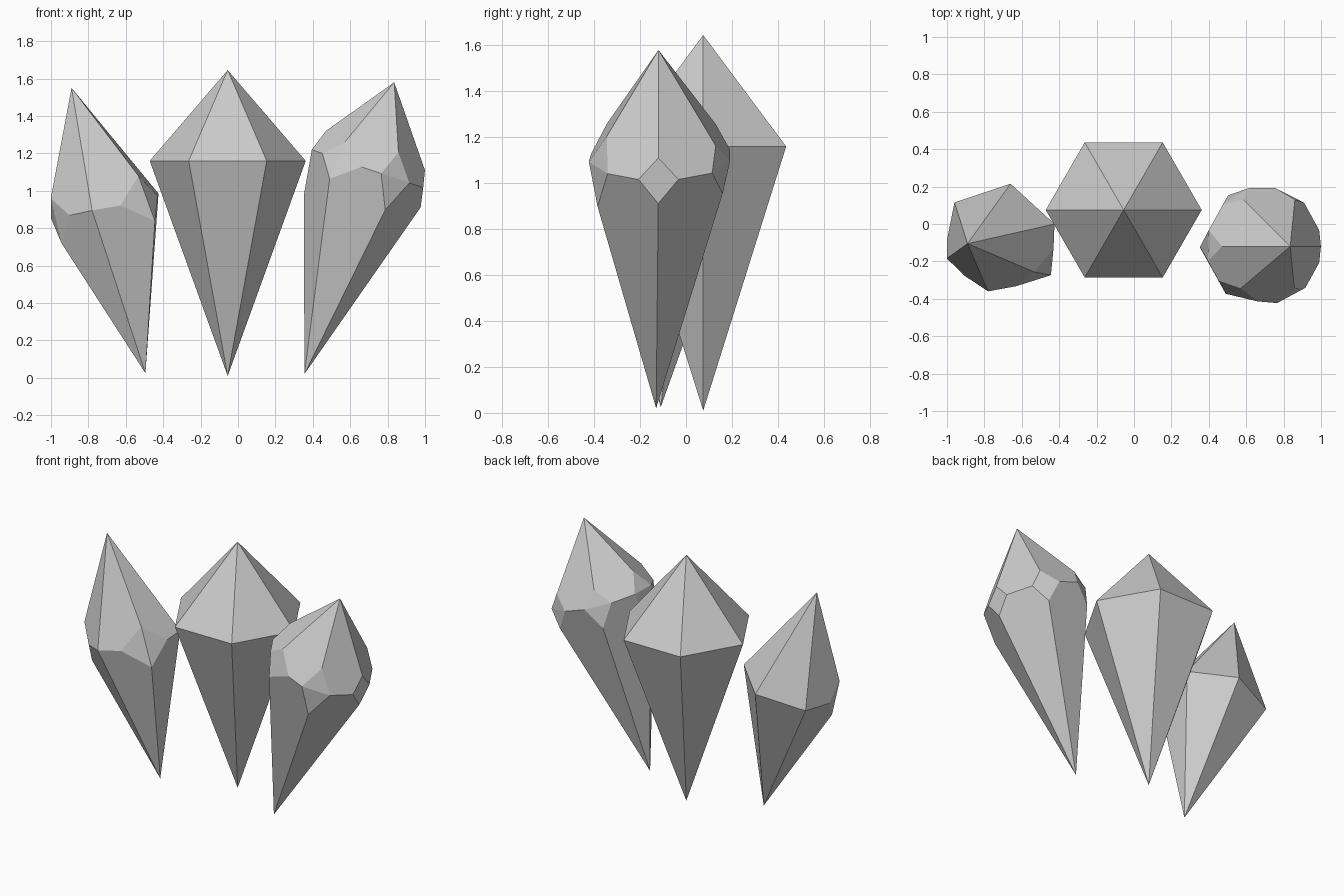
import bpy
import bmesh
import math
from mathutils import Vector

cube = bpy.data.objects.get("Cube")
if cube:
    bpy.data.objects.remove(cube, do_unlink=True)

stone = bpy.data.materials.new("pale_grey_stone")
stone.use_nodes = True
stone_colour = (0.6, 0.6, 0.6, 1)
stone.diffuse_color = stone_colour
stone.node_tree.nodes["Principled BSDF"].inputs["Base Color"].default_value = stone_colour


def hexagon(centre, across, sideways):
    """Six corners, counter-clockwise, from two half-diameter directions."""
    centre, across, sideways = Vector(centre), Vector(across), Vector(sideways)
    return [centre + across * math.cos(k * math.pi / 3) + sideways * math.sin(k * math.pi / 3)
            for k in range(6)]


def crystal(name, apex, tip, ring, chips):
    """Double-pointed crystal; chips maps a corner to its cut lengths
    towards the apex, the next corner, the tip and the previous corner."""
    apex, tip = Vector(apex), Vector(tip)
    ring = [Vector(corner) for corner in ring]
    points = [apex, tip]
    for i, corner in enumerate(ring):
        if i in chips:
            ends = (apex, ring[(i + 1) % 6], tip, ring[i - 1])
            points += [corner.lerp(end, cut) for end, cut in zip(ends, chips[i])]
        else:
            points.append(corner)

    # Wrap the points in flat facets
    bm = bmesh.new()
    for point in points:
        bm.verts.new(point)
    bmesh.ops.convex_hull(bm, input=bm.verts)
    bmesh.ops.delete(bm, geom=[v for v in bm.verts if not v.link_faces], context='VERTS')
    bmesh.ops.dissolve_limit(bm, angle_limit=math.radians(3), verts=bm.verts, edges=bm.edges)
    bmesh.ops.recalc_face_normals(bm, faces=bm.faces)
    mesh = bpy.data.meshes.new(name)
    bm.to_mesh(mesh)
    bm.free()
    mesh.materials.append(stone)
    obj = bpy.data.objects.new(name, mesh)
    bpy.context.collection.objects.link(obj)
    return obj


# Upright centre crystal with whole corners
crystal("centre_crystal", (-0.055, 0.075, 1.645), (-0.055, 0.075, 0.01),
        hexagon((-0.055, 0.075, 1.16), (0.417, 0, 0), (0, 0.417, 0)), {})

# Leaning crystal with every corner chipped
left_ring = hexagon((0.695, -0.12, 1.118), (0.343, 0, -0.118), (0, 0.36, 0))
left_ring[4] = Vector((0.505, -0.4, 1.18))
crystal("left_crystal", (0.835, -0.12, 1.58), (0.355, -0.13, 0.02), left_ring, {
    0: (0.19, 0.28, 0.09, 0.28),
    1: (0.2, 0.32, 0.1, 0.25),
    2: (0.2, 0.28, 0.12, 0.26),
    3: (0.245, 0.28, 0.21, 0.28),
    4: (0.2, 0.43, 0.1, 0.35),
    5: (0.28, 0.29, 0.155, 0.28),
})

# Leaning crystal with two chipped corners
right_ring = [(-0.425, 0, 0.985), (-0.66, 0.215, 0.933), (-0.96, 0.115, 0.865),
              (-1.023, -0.2, 0.843), (-0.78, -0.36, 0.895), (-0.437, -0.297, 0.955)]
crystal("right_crystal", (-0.89, -0.105, 1.55), (-0.495, -0.11, 0.025), right_ring, {
    3: (0.165, 0.5, 0.15, 0.38),
    5: (0.21, 0.56, 0.125, 0.56),
})
